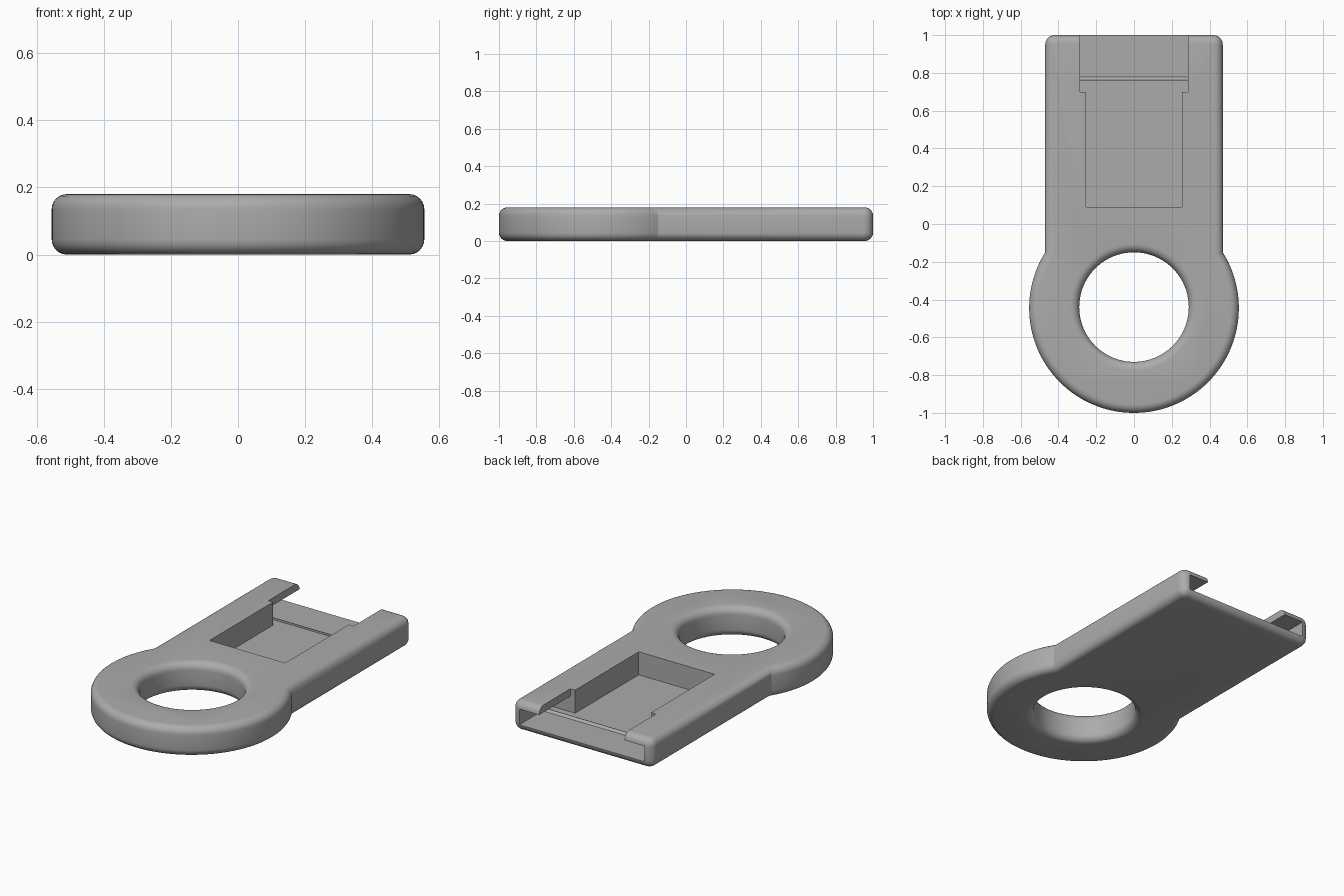
import bpy, bmesh, math

if "Cube" in bpy.data.objects:
    bpy.data.objects.remove(bpy.data.objects["Cube"])

HEIGHT, FILLET = 0.18, 0.045
HALF_W, RING_Y, RING_R, HOLE_R = 0.47, -0.445, 0.555, 0.29

grey = bpy.data.materials.new("plain grey")
grey.use_nodes = True
colour = (0.41, 0.41, 0.41, 1)
grey.diffuse_color = colour
grey.node_tree.nodes["Principled BSDF"].inputs["Base Color"].default_value = colour


def prism(name, points, offset, axis, helper=False):
    """Extrude a closed polygon along the offset vector; axis places the 2D points."""
    bm = bmesh.new()
    face = bm.faces.new([bm.verts.new(axis(a, b)) for a, b in points])
    up = bmesh.ops.extrude_face_region(bm, geom=[face])
    verts = [v for v in up["geom"] if isinstance(v, bmesh.types.BMVert)]
    bmesh.ops.translate(bm, verts=verts, vec=offset)
    bmesh.ops.recalc_face_normals(bm, faces=bm.faces)
    mesh = bpy.data.meshes.new(name)
    bm.to_mesh(mesh)
    bm.free()
    obj = bpy.data.objects.new(name, mesh)
    bpy.context.collection.objects.link(obj)
    mesh.materials.append(grey)
    obj.hide_render = helper
    return obj


def arc(cx, cy, r, start, end, n):
    return [(cx + r * math.cos(start + (end - start) * i / n),
             cy + r * math.sin(start + (end - start) * i / n)) for i in range(n + 1)]


def flat(z):
    return lambda a, b: (a, b, z)


def box(name, x, y0, y1, z0, z1):
    pts = [(-x, y0), (x, y0), (x, y1), (-x, y1)]
    return prism(name, pts, (0, 0, z1 - z0), flat(z0), True)


def apply_modifier(obj, kind, **settings):
    bpy.context.view_layer.objects.active = obj
    mod = obj.modifiers.new(kind, kind)
    for key, value in settings.items():
        setattr(mod, key, value)
    bpy.ops.object.modifier_apply(modifier=mod.name)


def cut(obj, cutter):
    apply_modifier(obj, "BOOLEAN", operation="DIFFERENCE", solver="EXACT", object=cutter)
    bpy.data.objects.remove(cutter)


# Plate outline: big round end joined to a straight body with small back corners
join = math.acos(HALF_W / RING_R)
corner = 0.05
outline = arc(0, RING_Y, RING_R, -math.pi - join, join, 96)
outline += arc(HALF_W - corner, 1 - corner, corner, 0, math.pi / 2, 6)
outline += arc(-HALF_W + corner, 1 - corner, corner, math.pi / 2, math.pi, 6)
body = prism("key_holder_body", outline, (0, 0, HEIGHT), flat(0))

# Round hole through the ring
hole = prism("hole_cutter", arc(0, RING_Y + 0.005, HOLE_R, 0, 2 * math.pi * 79 / 80, 79),
             (0, 0, 1), flat(-0.5), True)
cut(body, hole)

# Fillet the rims on both faces
bm = bmesh.new()
bm.from_mesh(body.data)
bmesh.ops.dissolve_limit(bm, angle_limit=0.01, verts=bm.verts, edges=bm.edges)
rims = [e for e in bm.edges if len(e.link_faces) == 2
        and sum(abs(f.normal.z) > 0.9 for f in e.link_faces) == 1]
bmesh.ops.bevel(bm, geom=rims, offset=FILLET, segments=6, profile=0.5,
                affect="EDGES", clamp_overlap=False)
bm.to_mesh(body.data)
bm.free()

# Pocket, wider mouth, and the slot running under the two lips
FLOOR = 0.04
cut(body, box("pocket_cutter", 0.255, 0.09, 0.72, FLOOR, 0.5))
cut(body, box("mouth_cutter", 0.287, 0.70, 1.2, FLOOR, 0.5))
cut(body, box("slot_cutter", 0.42, 0.70, 1.2, FLOOR, 0.135))

# Low catch ridge across the slot floor
profile = [(0.76, FLOOR - 0.01), (0.785, FLOOR - 0.01), (0.778, FLOOR), (0.762, FLOOR + 0.012),
           (0.76, FLOOR + 0.012)]
prism("catch_ridge", profile, (0.84, 0, 0), lambda a, b: (-0.42, a, b))

# Smooth the fillets, keep the cut edges sharp
bpy.ops.object.select_all(action="DESELECT")
body.select_set(True)
bpy.context.view_layer.objects.active = body
bpy.ops.object.shade_smooth_by_angle(angle=math.radians(28))
